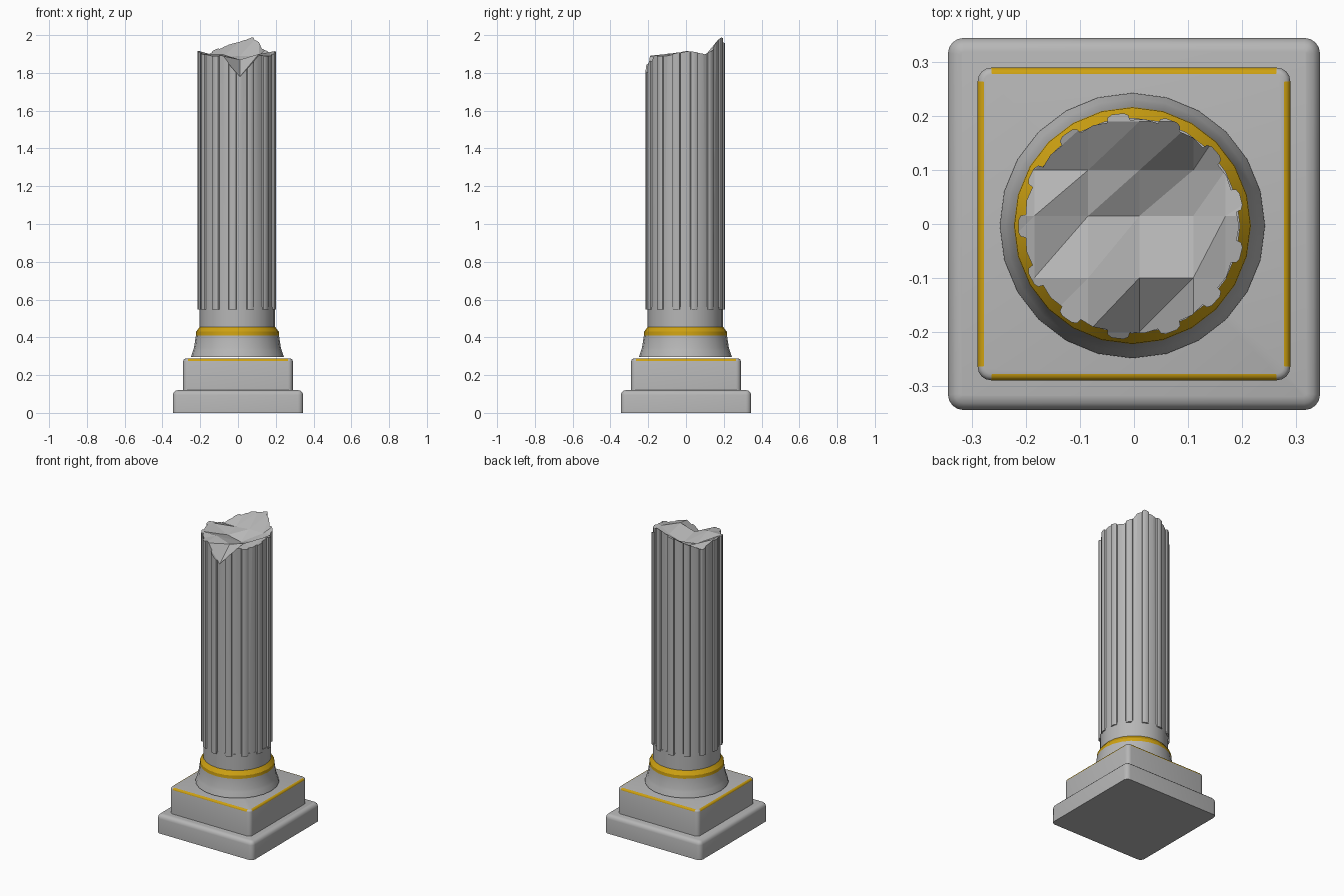
import bpy
import bmesh
from math import sin, cos, pi, radians

if "Cube" in bpy.data.objects:
    bpy.data.objects.remove(bpy.data.objects["Cube"], do_unlink=True)


def make_material(name, colour):
    mat = bpy.data.materials.new(name)
    mat.use_nodes = True
    mat.diffuse_color = (*colour, 1)
    mat.node_tree.nodes["Principled BSDF"].inputs["Base Color"].default_value = (*colour, 1)
    return mat


stone = make_material("grey stone", (0.47, 0.47, 0.47))
gold = make_material("gold trim", (0.62, 0.36, 0.006))


def finish(bm, name, location=(0, 0, 0)):
    bmesh.ops.recalc_face_normals(bm, faces=bm.faces)
    mesh = bpy.data.meshes.new(name)
    bm.to_mesh(mesh)
    bm.free()
    obj = bpy.data.objects.new(name, mesh)
    obj.location = location
    bpy.context.collection.objects.link(obj)
    mesh.materials.append(stone)
    mesh.materials.append(gold)
    return obj


def activate(obj):
    bpy.ops.object.select_all(action="DESELECT")
    obj.select_set(True)
    bpy.context.view_layer.objects.active = obj


def smooth(obj, angle=35):
    activate(obj)
    bpy.ops.object.shade_smooth_by_angle(angle=radians(angle))


def plinth(name, half, bottom, top, corner, rim, gold_rim=False):
    """Square block with rounded corners and a rounded top rim."""
    bm = bmesh.new()
    bmesh.ops.create_cube(bm, size=1)
    for v in bm.verts:
        v.co.x *= 2 * half
        v.co.y *= 2 * half
        v.co.z = top if v.co.z > 0 else bottom
    upright = [e for e in bm.edges if abs(e.verts[0].co.z - e.verts[1].co.z) > 0.01]
    bmesh.ops.bevel(bm, geom=upright, offset=corner, segments=4, profile=0.5, affect="EDGES")
    upper = [e for e in bm.edges if all(v.co.z > top - 0.001 for v in e.verts)]
    bmesh.ops.bevel(bm, geom=upper, offset=rim, segments=3, profile=0.5, affect="EDGES")
    bm.normal_update()
    if gold_rim:
        for f in bm.faces:
            slanted = 0.05 < f.normal.z < 0.99
            straight = min(abs(f.normal.x), abs(f.normal.y)) < 0.02
            f.material_index = int(slanted and straight)
    obj = finish(bm, name)
    smooth(obj)
    return obj


plinth("lower_plinth", 0.345, 0, 0.12, 0.028, 0.025)
plinth("upper_plinth", 0.29, 0.12, 0.287, 0.025, 0.012, gold_rim=True)

# Turned column base with a gold collar
profile = [(0.246, 0.297), (0.235, 0.33), (0.23, 0.345), (0.22, 0.41), (0.219, 0.43),
           (0.2, 0.455), (0.2, 0.56)]
sides = 24
bm = bmesh.new()
rings = [[bm.verts.new((r * cos(2 * pi * i / sides), r * sin(2 * pi * i / sides), z))
          for i in range(sides)] for r, z in profile]
for k in range(len(rings) - 1):
    for i in range(sides):
        j = (i + 1) % sides
        f = bm.faces.new((rings[k][i], rings[k][j], rings[k + 1][j], rings[k + 1][i]))
        f.material_index = int(k in (3, 4))
bm.faces.new(rings[0])
bm.faces.new(rings[-1])
smooth(finish(bm, "column_base", (-0.003, -0.003, 0)), 30)

# Ribbed shaft: one cross-section with thirteen raised ribs
ribs = 13
section = [(-6.2, 0.197), (-5.4, 0.206), (-3, 0.21), (3, 0.21), (5.4, 0.206), (6.2, 0.197),
           (13.8, 0.2)]
bm = bmesh.new()
outline = []
for n in range(ribs):
    for degrees, r in section:
        a = pi + 2 * pi * n / ribs + radians(degrees)
        outline.append(bm.verts.new((r * cos(a), r * sin(a), 0.547)))
base = bm.faces.new(outline)
grown = bmesh.ops.extrude_face_region(bm, geom=[base], use_keep_orig=True)
for v in grown["geom"]:
    if isinstance(v, bmesh.types.BMVert):
        v.co.z = 2.1
shaft = finish(bm, "ribbed_shaft", (-0.005, -0.004, 0))

# Jagged cutter: coarse height grid, closed above the shaft
xs = (-0.3, -0.185, -0.085, 0.01, 0.11, 0.17, 0.3)
ys = (-0.3, -0.2, -0.1, 0.015, 0.1, 0.19, 0.3)
heights = [
    (1.90, 1.87, 1.88, 1.77, 1.89, 1.89, 1.90),
    (1.91, 1.88, 1.89, 1.78, 1.89, 1.88, 1.91),
    (1.92, 1.90, 1.90, 1.87, 1.90, 1.89, 1.91),
    (1.94, 1.91, 1.86, 1.84, 1.87, 1.91, 1.94),
    (1.90, 1.88, 1.88, 1.89, 1.89, 1.90, 1.92),
    (1.89, 1.91, 1.94, 1.965, 2.00, 1.95, 1.90),
    (1.89, 1.91, 1.94, 1.965, 2.00, 1.95, 1.90),
]
bm = bmesh.new()
grid = [[bm.verts.new((x, y, z)) for x, z in zip(xs, row)] for y, row in zip(ys, heights)]
for j in range(len(ys) - 1):
    for i in range(len(xs) - 1):
        a, b, c, d = grid[j][i], grid[j][i + 1], grid[j + 1][i + 1], grid[j + 1][i]
        bm.faces.new((a, b, c))
        bm.faces.new((a, c, d))
lid = bmesh.ops.extrude_face_region(bm, geom=bm.faces[:], use_keep_orig=True)
for v in lid["geom"]:
    if isinstance(v, bmesh.types.BMVert):
        v.co.z = 2.4
cutter = finish(bm, "break_cutter")
cutter.hide_render = True

cut = shaft.modifiers.new("broken_top", "BOOLEAN")
cut.operation = "DIFFERENCE"
cut.solver = "EXACT"
cut.object = cutter
activate(shaft)
bpy.ops.object.modifier_apply(modifier=cut.name)
bpy.data.objects.remove(cutter, do_unlink=True)

# Smooth shaft sides, flat facets on the break
smooth(shaft, 30)
for p in shaft.data.polygons:
    p.material_index = 0
    if abs(p.normal.z) > 0.2:
        p.use_smooth = False
